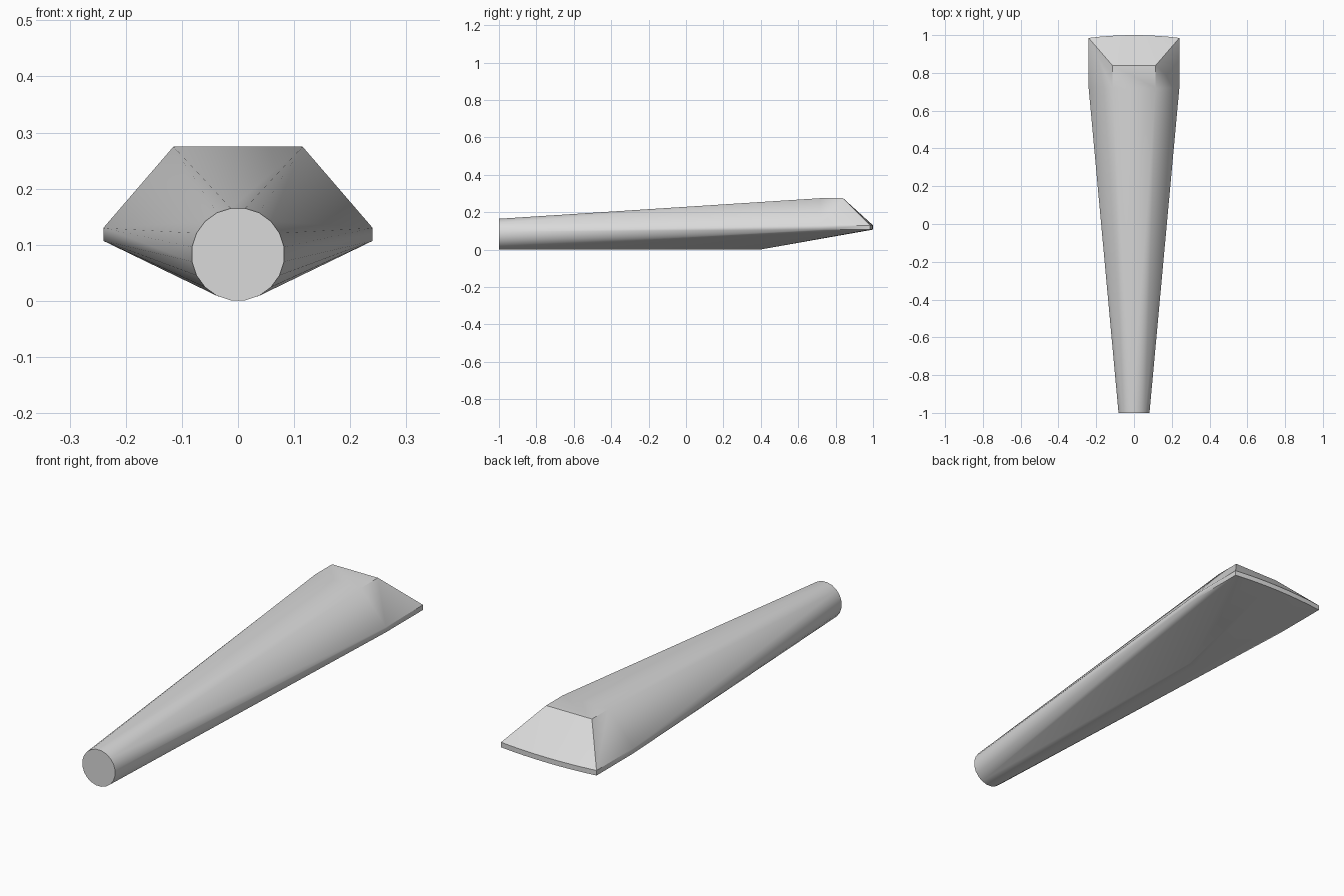
import bpy
import bmesh
from math import cos, sin, pi, radians

cube = bpy.data.objects.get("Cube")
if cube:
    bpy.data.objects.remove(cube, do_unlink=True)

# Plain grey material
grey = bpy.data.materials.new("light grey")
grey.use_nodes = True
colour = (0.7, 0.7, 0.7, 1)
grey.diffuse_color = colour
grey.node_tree.nodes["Principled BSDF"].inputs["Base Color"].default_value = colour

# Round handle end: a 20-sided ring with a flat side at top and bottom
RADIUS, SIDES = 0.083, 20
points = []
for i in range(SIDES):
    a = 2 * pi * (i + 0.5) / SIDES
    points.append((RADIUS * cos(a), -1, RADIUS + RADIUS * sin(a)))

# Flared head: flat top, thin side walls and the end of the flat underside
for side in (-1, 1):
    for y in (0.72, 0.84):
        points.append((side * 0.115, y, 0.275))
    for z in (0.107, 0.13):
        points.append((side * 0.24, 0.72, z))
    points.append((side * 0.013, 0.4, 0.001))

# Gently bowed rear lip
STEPS = 8
for i in range(STEPS + 1):
    t = 2 * i / STEPS - 1
    for z in (0.107, 0.13):
        points.append((0.24 * t, 1 - 0.015 * t * t, z))

# Wrap one tapered solid around the sections
bm = bmesh.new()
for p in points:
    bm.verts.new(p)
hull = bmesh.ops.convex_hull(bm, input=bm.verts[:])
loose = [v for v in bm.verts if not v.link_faces]
bmesh.ops.delete(bm, geom=loose, context="VERTS")
bmesh.ops.dissolve_limit(bm, angle_limit=radians(0.5),
                         verts=bm.verts[:], edges=bm.edges[:])
bmesh.ops.recalc_face_normals(bm, faces=bm.faces[:])

mesh = bpy.data.meshes.new("tapered_body")
bm.to_mesh(mesh)
bm.free()
mesh.materials.append(grey)
body = bpy.data.objects.new("tapered_body", mesh)
bpy.context.collection.objects.link(body)

bpy.ops.object.select_all(action="DESELECT")
body.select_set(True)
bpy.context.view_layer.objects.active = body
bpy.ops.object.shade_smooth_by_angle(angle=radians(30))
